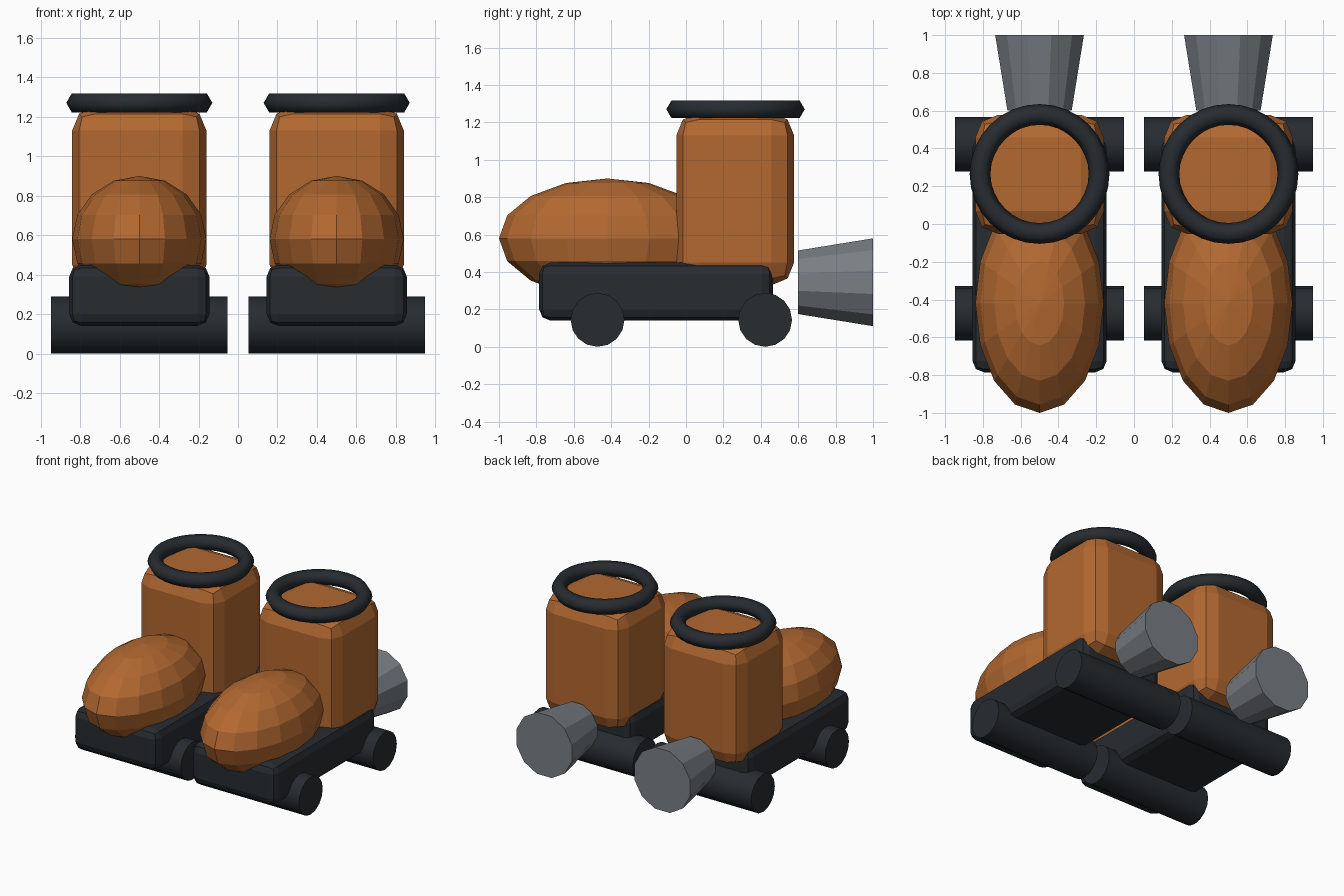
import bpy
from math import pi, radians

if "Cube" in bpy.data.objects:
    bpy.data.objects.remove(bpy.data.objects["Cube"])


def material(name, rgb):
    m = bpy.data.materials.new(name)
    m.diffuse_color = (*rgb, 1)
    m.use_nodes = True
    m.node_tree.nodes["Principled BSDF"].inputs["Base Color"].default_value = m.diffuse_color
    return m


LEATHER = material("orange_leather", (0.45, 0.14, 0.03))
RUBBER = material("dark_rubber", (0.02, 0.025, 0.03))
METAL = material("grey_metal", (0.19, 0.21, 0.23))


def finish(name, mat, smooth=None):
    ob = bpy.context.object
    ob.name = name
    ob.data.materials.append(mat)
    bpy.ops.object.transform_apply(location=False, rotation=True, scale=True)
    if smooth:
        bpy.ops.object.shade_smooth_by_angle(angle=radians(smooth))
    return ob


def bevel_box(name, loc, size, width, mat):
    bpy.ops.mesh.primitive_cube_add(size=1, location=loc)
    bpy.context.object.scale = size
    ob = finish(name, mat)
    b = ob.modifiers.new("bevel", 'BEVEL')
    b.width = width
    b.segments = 2
    return ob


for side, x in (("left", -0.5), ("right", 0.5)):
    # sole block and upright shaft
    bevel_box(f"{side}_sole", (x, -0.16, 0.295), (0.71, 1.25, 0.31), 0.06, RUBBER)
    bevel_box(f"{side}_shaft", (x, 0.263, 0.79), (0.68, 0.63, 0.92), 0.12, LEATHER)

    # rounded toe
    bpy.ops.mesh.primitive_uv_sphere_add(segments=16, ring_count=8, radius=1,
                                         location=(x, -0.42, 0.58))
    bpy.context.object.scale = (0.34, 0.58, 0.32)
    finish(f"{side}_toe", LEATHER)

    # cuff ring round the opening
    bpy.ops.mesh.primitive_torus_add(major_segments=32, minor_segments=6,
                                     major_radius=0.315, minor_radius=0.055,
                                     location=(x, 0.265, 1.27))
    finish(f"{side}_cuff_ring", RUBBER, 80)

    # wide rollers
    for end, y in (("front", -0.473), ("back", 0.423)):
        bpy.ops.mesh.primitive_cylinder_add(vertices=16, radius=0.144, depth=0.895,
                                            location=(x, y, 0.144),
                                            rotation=(0, pi / 2, 0))
        finish(f"{side}_{end}_roller", RUBBER, 40)

    # flared thruster nozzle at the heel
    bpy.ops.mesh.primitive_cone_add(vertices=12, radius1=0.243, radius2=0.176,
                                    depth=0.4, location=(x, 0.8, 0.345))
    bpy.context.object.rotation_mode = 'XYZ'
    bpy.context.object.rotation_euler = (pi / 2, 0, 0)
    nozzle = finish(f"{side}_nozzle", METAL)
    nozzle.rotation_euler = (0, pi / 12, 0)
